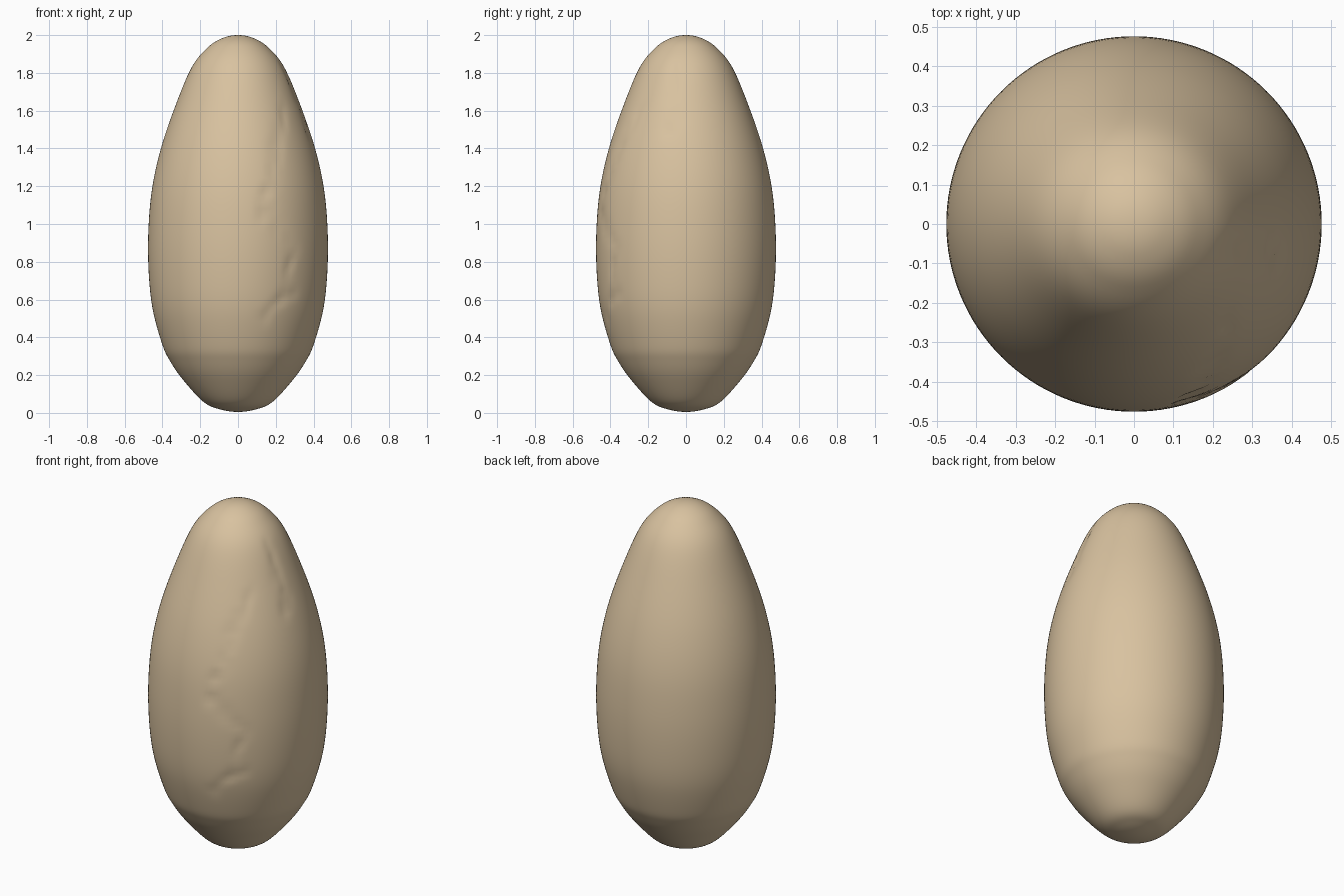
import bpy, bmesh, math, random
from mathutils import Vector, noise

if "Cube" in bpy.data.objects:
    bpy.data.objects.remove(bpy.data.objects["Cube"])

random.seed(3)

# Profile of the shell: (radius, height)
PROFILE = [(0, 0.005), (0.10, 0.02), (0.185, 0.06), (0.295, 0.18), (0.36, 0.275),
           (0.40, 0.36), (0.45, 0.54), (0.472, 0.73), (0.475, 0.95), (0.456, 1.18),
           (0.408, 1.40), (0.33, 1.63), (0.245, 1.83), (0.16, 1.935), (0.08, 1.985), (0, 2.0)]
# Worn crease lines on the front half
CREASES = [
    [(0.24, -0.22, 1.62), (0.20, -0.36, 1.40), (0.18, -0.41, 1.2), (0.14, -0.44, 1.05)],
    [(0.18, -0.43, 1.0), (0.30, -0.37, 0.88), (0.28, -0.37, 0.66), (0.12, -0.43, 0.50)],
    [(0.22, -0.02, 1.85), (0.28, -0.05, 1.75), (0.36, -0.08, 1.5)],
]


def smooth_profile(pts, steps):
    """Catmull-Rom through the profile, mirrored over the axis at the poles."""
    ext = [Vector((-pts[1][0], pts[1][1]))] + [Vector(p) for p in pts] + [Vector((-pts[-2][0], pts[-2][1]))]
    out = []
    for i in range(1, len(ext) - 2):
        a, b, c, d = ext[i - 1:i + 3]
        for k in range(steps):
            t = k / steps
            out.append(0.5 * (2 * b + (c - a) * t + (2 * a - 5 * b + 4 * c - d) * t * t
                              + (3 * b - a - 3 * c + d) * t ** 3))
    return out + [ext[-2]]


def segment_distance(p, a, b):
    d = b - a
    t = max(0, min(1, (p - a).dot(d) / d.length_squared))
    return (p - a - d * t).length


# Egg shell
rings = smooth_profile(PROFILE, 7)
N = 128
bm = bmesh.new()
bottom = bm.verts.new((0, 0, rings[0].y))
loops = [[bm.verts.new((r.x * math.cos(2 * math.pi * i / N), r.x * math.sin(2 * math.pi * i / N), r.y))
          for i in range(N)] for r in rings[1:-1]]
top = bm.verts.new((0, 0, 2.0))
for i in range(N):
    j = (i + 1) % N
    bm.faces.new((bottom, loops[0][j], loops[0][i]))
    bm.faces.new((top, loops[-1][i], loops[-1][j]))
    for lo, hi in zip(loops, loops[1:]):
        bm.faces.new((lo[i], lo[j], hi[j], hi[i]))

# Shallow dents along the creases
segments = [(Vector(a), Vector(b)) for line in CREASES for a, b in zip(line, line[1:])]
for v in bm.verts:
    p = v.co + 0.05 * noise.noise_vector(v.co * 9)
    d = min(segment_distance(p, a, b) for a, b in segments)
    depth = 0.009 * math.exp(-(d / 0.035) ** 2) * (0.5 + noise.noise(v.co * 14))
    out = Vector((v.co.x, v.co.y, 0))
    if out.length > 0.02:
        v.co -= out.normalized() * depth

bmesh.ops.recalc_face_normals(bm, faces=bm.faces)
for f in bm.faces:
    f.smooth = True
mesh = bpy.data.meshes.new("egg_shell")
bm.to_mesh(mesh)
bm.free()

tan = bpy.data.materials.new("warm tan")
tan.diffuse_color = (0.69, 0.54, 0.35, 1)
tan.use_nodes = True
tan.node_tree.nodes["Principled BSDF"].inputs["Base Color"].default_value = tan.diffuse_color
mesh.materials.append(tan)
egg = bpy.data.objects.new("egg_shell", mesh)
bpy.context.collection.objects.link(egg)
